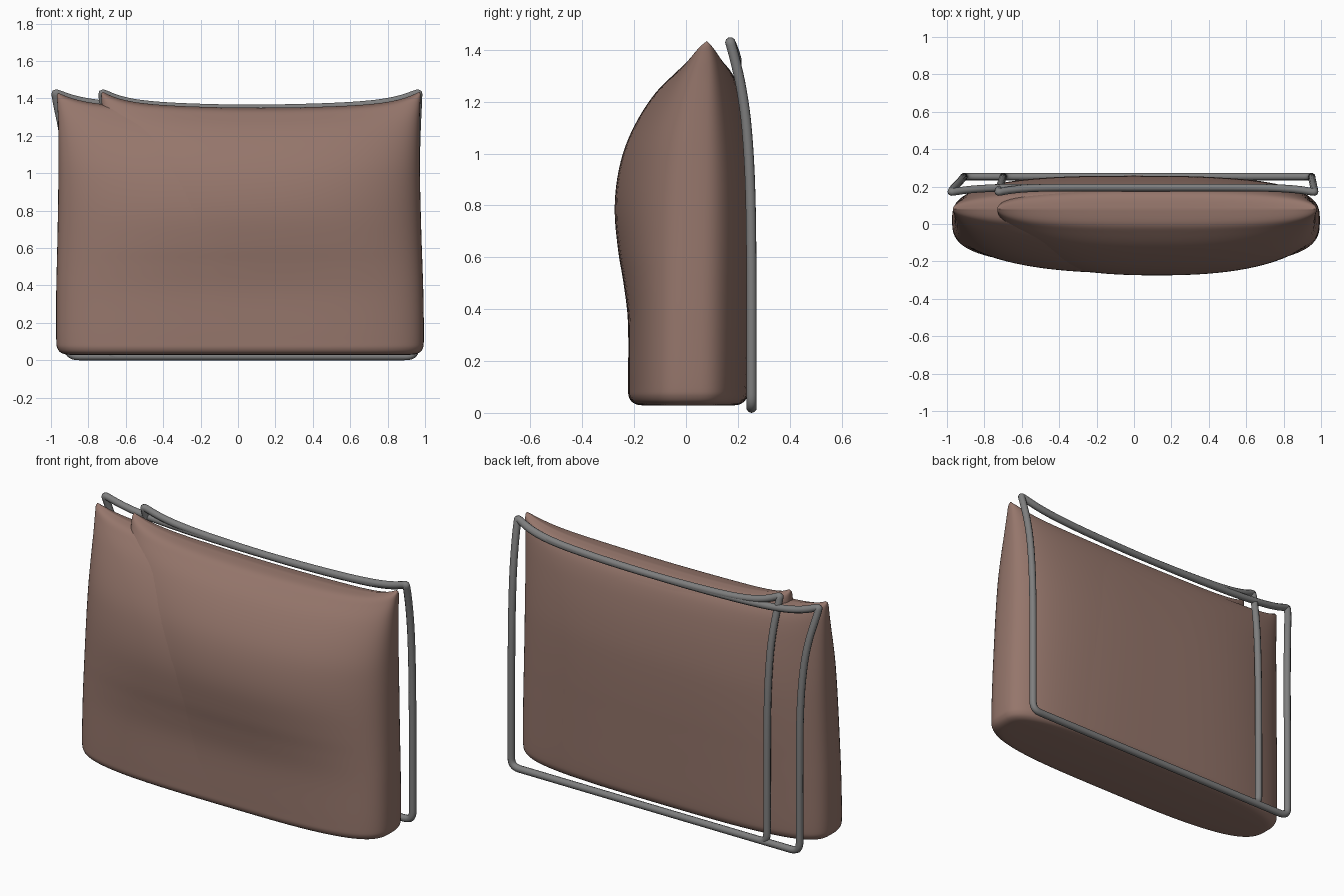
import bpy, bmesh
from math import sin, cos, pi

if "Cube" in bpy.data.objects:
    bpy.data.objects.remove(bpy.data.objects["Cube"])


def material(name, color):
    mat = bpy.data.materials.new(name)
    mat.use_nodes = True
    mat.diffuse_color = (*color, 1)
    bsdf = mat.node_tree.nodes["Principled BSDF"]
    bsdf.inputs["Base Color"].default_value = (*color, 1)
    return mat


fabric = material("dusty brown fabric", (0.30, 0.18, 0.147))
piping_grey = material("grey piping", (0.21, 0.21, 0.21))

# Side profile rows: height, front y, back y, inset at each end, front bulge
PROFILE = [
    (0.028, -0.15, 0.17, 0.1, 0), (0.034, -0.195, 0.21, 0.04, 0),
    (0.06, -0.22, 0.235, 0.008, 0), (0.12, -0.223, 0.243, 0, 0),
    (0.35, -0.223, 0.25, 0, 0.001), (0.5, -0.223, 0.254, 0.003, 0.018),
    (0.62, -0.223, 0.257, 0.006, 0.038), (0.77, -0.223, 0.258, 0.009, 0.052),
    (0.9, -0.22, 0.255, 0.011, 0.046), (1.02, -0.207, 0.245, 0.012, 0.03),
    (1.13, -0.17, 0.23, 0.012, 0.017), (1.23, -0.113, 0.21, 0.01, 0.008),
    (1.3, -0.052, 0.185, 0.006, 0), (1.338, 0, 0.15, 0.004, 0),
    (1.35, 0.08, 0.08, 0.012, 0),
]
RING, STEPS = 96, 5


def spline(rows, steps):
    """Smooth interpolation through the profile rows."""
    out = []
    last = len(rows) - 1
    for i in range(last):
        a, b = rows[max(i - 1, 0)], rows[i]
        c, d = rows[i + 1], rows[min(i + 2, last)]
        for k in range(steps):
            t = k / steps
            out.append([q + t * (r - p + t * (2 * p - 5 * q + 4 * r - s
                        + t * (3 * (q - r) + s - p))) / 2
                        for p, q, r, s in zip(a, b, c, d)])
    return out + [list(rows[-1])]


def sag(s):
    """Raised corners along the top edge, s runs from -1 to 1."""
    return 0.035 * s ** 2 + 0.05 * s ** 8


def signed_pow(v, p):
    return abs(v) ** p * (1 if v >= 0 else -1)


def cushion(name, left, right, front_loss, back_scale, drop):
    bm = bmesh.new()
    rings = []
    mid, half = (left + right) / 2, (right - left) / 2
    for z, front, back, inset, bulge in spline(PROFILE, STEPS):
        t = z / 1.35
        centre = 0.02 + 0.06 * t ** 2
        flare = 0.015 * (1 - t)
        power = 3.1 - 0.5 * t
        ring = []
        for k in range(RING):
            a = 2 * pi * k / RING
            c = signed_pow(cos(a), 2 / power)
            s = signed_pow(sin(a), 2 / power)
            x = mid + (half - inset) * c + max(c, 0) * flare
            if s < 0:
                depth = (centre - front) * s - bulge * (1 - c * c)
                y = centre + depth * (1 - front_loss * t * t)
            else:
                y = centre + (back - centre) * s * back_scale
            ring.append(bm.verts.new((x, y, z + (sag(c) - drop) * t ** 4)))
        rings.append(ring)
    for low, high in zip(rings, rings[1:]):
        for k in range(RING):
            n = (k + 1) % RING
            bm.faces.new((low[k], low[n], high[n], high[k]))
    bm.faces.new(rings[0][::-1])
    bmesh.ops.remove_doubles(bm, verts=bm.verts, dist=0.0005)
    bmesh.ops.recalc_face_normals(bm, faces=bm.faces)
    mesh = bpy.data.meshes.new(name)
    bm.to_mesh(mesh)
    bm.free()
    mesh.materials.append(fabric)
    for poly in mesh.polygons:
        poly.use_smooth = True
    obj = bpy.data.objects.new(name, mesh)
    bpy.context.collection.objects.link(obj)


def piping(name, left, right, foot_left, foot_right):
    """Closed cord that follows the top edge, both sides and the base."""
    mid, half = (left + right) / 2, (right - left) / 2
    base_z, base_y = 0.02, 0.253
    top = [(mid + half * s, 0.195 - 0.025 * s ** 8, 1.347 + sag(s))
           for s in [i / 14 for i in range(-14, 15)]]

    def side(x_top, x_foot):
        rows = [(1.425, 0.172, -0.05), (1.36, 0.19, 0.12), (1.25, 0.215, 0.5),
                (1.1, 0.236, 0.8), (0.85, 0.25, 1), (0.5, base_y, 1),
                (0.1, base_y, 1), (0.045, base_y, 1)]
        return [(x_top + (x_foot - x_top) * f, y, z) for z, y, f in rows]

    base = [(foot_right + (foot_left - foot_right) * f, base_y, base_z)
            for f in (0.015, 0.05, 0.5, 0.95, 0.985)]
    points = top + side(right, foot_right) + base + side(left, foot_left)[::-1]
    curve = bpy.data.curves.new(name, "CURVE")
    curve.dimensions = "3D"
    curve.bevel_depth = 0.02
    curve.bevel_resolution = 3
    curve.resolution_u = 4
    path = curve.splines.new("NURBS")
    path.points.add(len(points) - 1)
    for point, co in zip(path.points, points):
        point.co = (*co, 1)
    path.order_u = 3
    path.use_cyclic_u = True
    path.use_smooth = True
    curve.materials.append(piping_grey)
    obj = bpy.data.objects.new(name, curve)
    bpy.context.collection.objects.link(obj)


# Wide cushion with a narrower one emerging from its front
cushion("wide_cushion", -0.972, 0.97, 0.12, 1, 0.006)
cushion("front_cushion", -0.735, 0.98, 0, 0.98, 0)

# Cord frames at the back, sharing the right-hand run
piping("wide_piping", -0.975, 0.965, -0.91, 0.95)
piping("front_piping", -0.725, 0.965, -0.70, 0.95)
